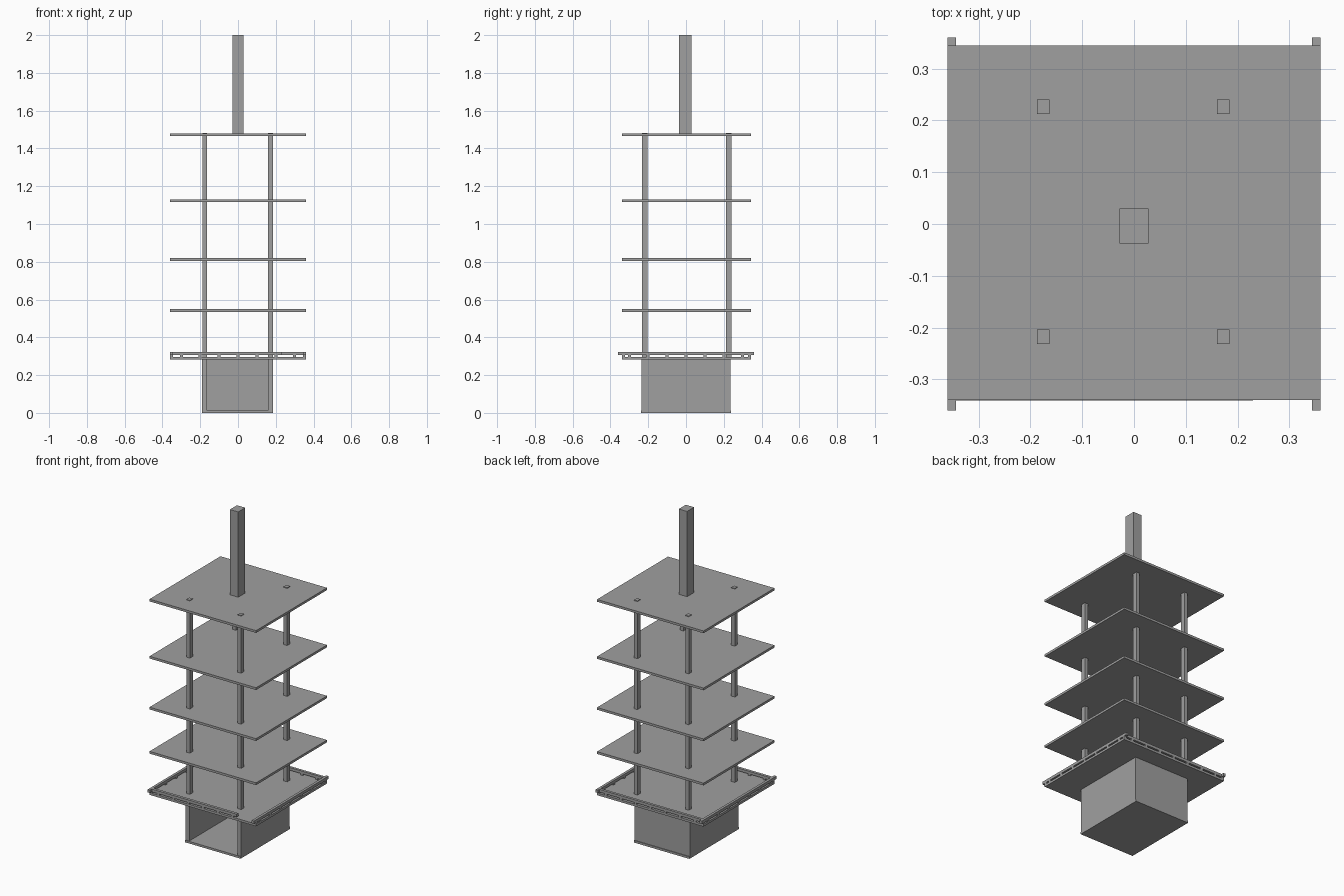
import bpy
import bmesh
from mathutils import Matrix, Vector

default = bpy.data.objects.get("Cube")
if default:
    bpy.data.objects.remove(default, do_unlink=True)

# Single plain grey
grey = bpy.data.materials.new("plain_grey")
grey.use_nodes = True
COLOUR = (0.35, 0.35, 0.35, 1)
grey.diffuse_color = COLOUR
grey.node_tree.nodes["Principled BSDF"].inputs["Base Color"].default_value = COLOUR


def boxes(name, extents):
    """One object made of boxes, each given as (x0, x1, y0, y1, z0, z1)."""
    bm = bmesh.new()
    for x0, x1, y0, y1, z0, z1 in extents:
        centre = Vector((x0 + x1, y0 + y1, z0 + z1)) / 2
        size = Matrix.Diagonal((x1 - x0, y1 - y0, z1 - z0, 1))
        bmesh.ops.create_cube(bm, size=1, matrix=Matrix.Translation(centre) @ size)
    mesh = bpy.data.meshes.new(name)
    bm.to_mesh(mesh)
    bm.free()
    mesh.materials.append(grey)
    obj = bpy.data.objects.new(name, mesh)
    bpy.context.collection.objects.link(obj)
    return obj


# Square floors and roof
W, FRONT, BACK, THICK = 0.36, -0.34, 0.345, 0.014
FLOOR = 0.297
levels = {"base_floor": FLOOR, "first_floor": 0.549, "second_floor": 0.819,
          "third_floor": 1.13, "roof": 1.479}
for name, top in levels.items():
    boxes(name, [(-W, W, FRONT, BACK, top - THICK, top)])

# Lower room, open at the front
X0, X1, Y, CEIL = -0.19, 0.185, 0.235, FLOOR - THICK
boxes("room_floor", [(X0, X1, -Y - 0.004, Y + 0.004, 0, 0.013)])
boxes("room_left_wall", [(X1 - 0.025, X1, -Y, Y, 0.013, CEIL)])
boxes("room_right_wall", [(X0, X0 + 0.025, -Y, Y, 0.013, CEIL)])
boxes("room_back_wall", [(X0 + 0.025, X1 - 0.025, Y - 0.015, Y, 0.013, CEIL)])

# Corner columns reaching just through the roof
for side, x in (("right", -0.175), ("left", 0.172)):
    for end, y in (("front", -0.218), ("back", 0.226)):
        boxes(f"{end}_{side}_column",
              [(x - 0.012, x + 0.012, y - 0.014, y + 0.014, FLOOR, 1.483)])

# Spire
boxes("spire", [(-0.028, 0.028, -0.038, 0.03, 1.479, 2)])

# Railing: side rails overhang, the front one leaves an entrance gap
R0, R1, BAR = 0.306, 0.323, 0.016
boxes("left_rail", [(W - BAR, W, -W, W, R0, R1)])
boxes("right_rail", [(-W, BAR - W, -W, W, R0, R1)])
boxes("back_rail", [(BAR - W, W - BAR, BACK - BAR, BACK, R0, R1)])
boxes("front_rail", [(BAR - W, 0.23, FRONT - 0.001, FRONT + BAR, R0, R1)])

# Short balusters under the rails
steps = [-0.3 + 0.1 * i for i in range(7)]
half = 0.008
for side, x in (("left", W - BAR), ("right", -W)):
    boxes(f"{side}_balusters",
          [(x, x + BAR, s - half, s + half, FLOOR, R0) for s in steps + [FRONT + half, BACK - half]])
boxes("back_balusters",
      [(s - half, s + half, BACK - BAR, BACK, FLOOR, R0) for s in steps])
boxes("front_balusters",
      [(s - half, s + half, FRONT, FRONT + BAR, FLOOR, R0) for s in steps if s < 0.23])
